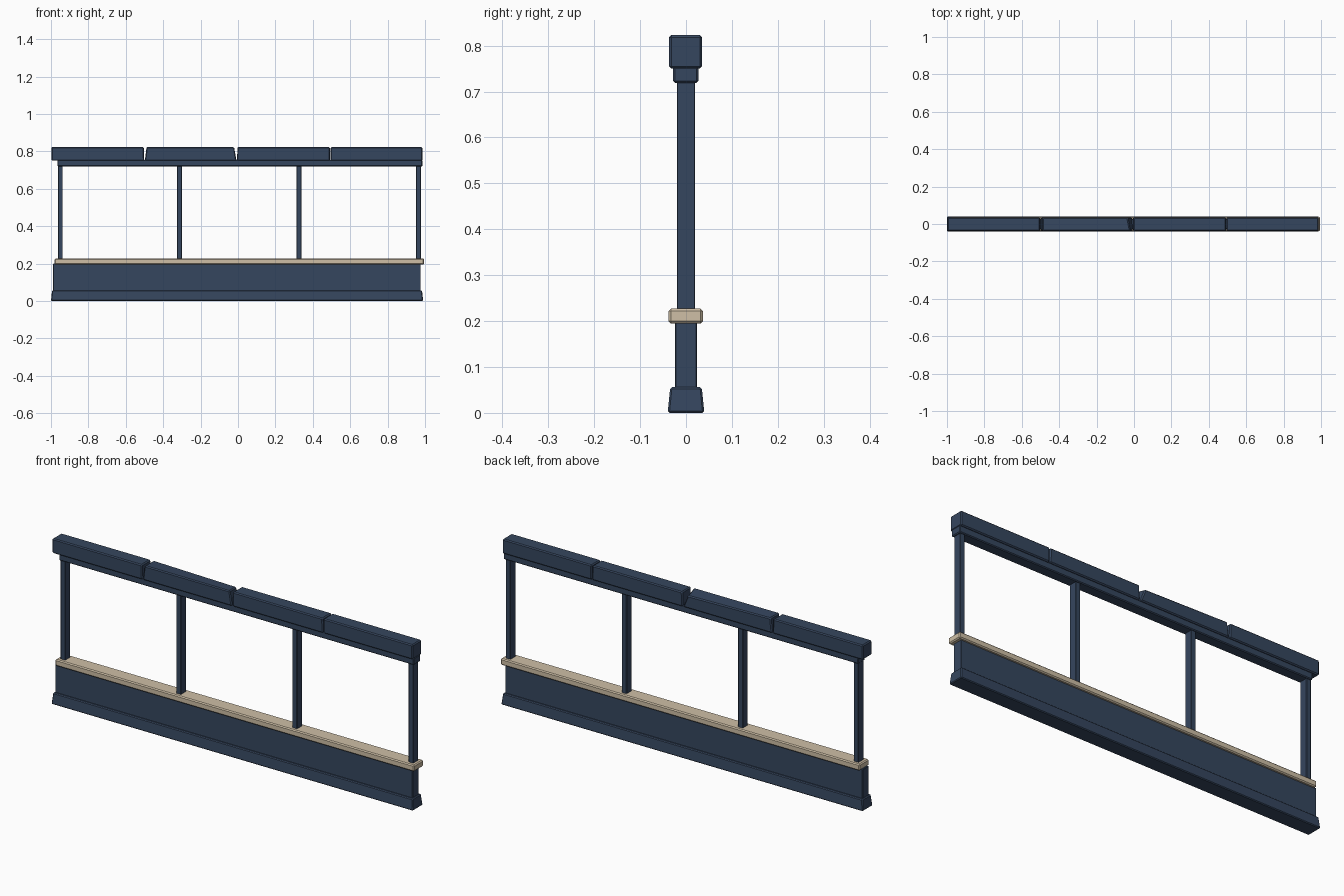
import bpy, bmesh

if "Cube" in bpy.data.objects:
    bpy.data.objects.remove(bpy.data.objects["Cube"])


def material(name, rgb):
    m = bpy.data.materials.new(name)
    m.diffuse_color = (*rgb, 1)
    m.use_nodes = True
    m.node_tree.nodes["Principled BSDF"].inputs["Base Color"].default_value = m.diffuse_color
    return m


navy = material("navy_paint", (0.036, 0.061, 0.112))
cream = material("cream_trim", (0.62, 0.52, 0.38))


def block(name, x, y, z, mat, bevel=0.004, tweak=None):
    """Chamfered box from (min, max) ranges; tweak moves corners before the chamfer."""
    bm = bmesh.new()
    bmesh.ops.create_cube(bm, size=1)
    for v in bm.verts:
        side = [1 if c > 0 else 0 for c in v.co]
        v.co = (x[side[0]], y[side[1]], z[side[2]])
        if tweak:
            tweak(v.co, *side)
    bmesh.ops.bevel(bm, geom=bm.edges[:], offset=bevel, segments=1,
                    affect='EDGES', clamp_overlap=True)
    bmesh.ops.recalc_face_normals(bm, faces=bm.faces[:])
    me = bpy.data.meshes.new(name)
    bm.to_mesh(me)
    bm.free()
    me.materials.append(mat)
    ob = bpy.data.objects.new(name, me)
    bpy.context.collection.objects.link(ob)
    return ob


# Plinth, narrower at the top
def taper(co, right, back, top):
    if top:
        co.y *= 0.86
        co.x += -0.006 if right else 0.006


block("plinth", (-1.0, 0.99), (-0.04, 0.04), (0, 0.056), navy, 0.004, taper)

# Lower panel and sill rail
block("lower_panel", (-0.988, 0.977), (-0.024, 0.024), (0.05, 0.2), navy, 0.002)
block("sill_rail", (-0.98, 0.995), (-0.038, 0.037), (0.195, 0.227), cream, 0.005)

# Posts
for i, px in enumerate((-0.95, -0.313, 0.326, 0.965)):
    block(f"post_{i + 1}", (px - 0.013, px + 0.013), (-0.02, 0.02),
          (0.22, 0.725), navy, 0.002)

# Beam under the caps
block("top_beam", (-0.966, 0.986), (-0.028, 0.027), (0.719, 0.754), navy, 0.004)

# Cap stones: x start, x end, then inward shift of the top at each end
caps = [(-0.997, -0.501, 0.0, 0.003), (-0.498, -0.008, 0.009, 0.012),
        (-0.005, 0.493, 0.002, 0.002), (0.495, 0.986, 0.0, 0.0)]
for i, (x0, x1, left, right_in) in enumerate(caps):
    def worn(co, right, back, top):
        if top:
            co.x += -right_in if right else left
            # Chipped rear corner on the second cap
            if i == 1 and right and back:
                co.x -= 0.014
                co.z -= 0.01

    block(f"cap_{i + 1}", (x0, x1), (-0.037, 0.035), (0.75, 0.823), navy, 0.005, worn)
